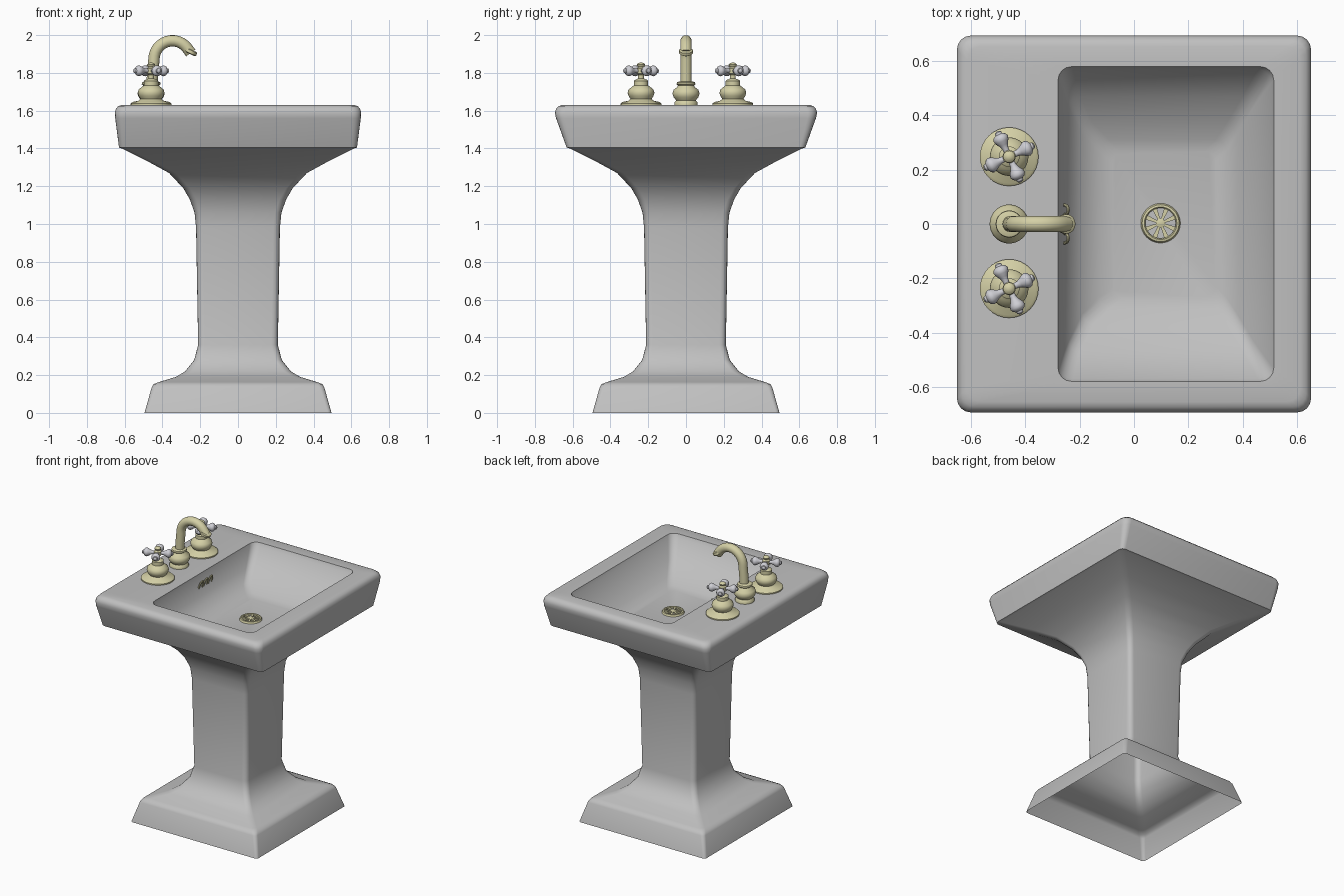
import bpy, bmesh
from math import pi, sin, cos, radians
from mathutils import Vector, Matrix

if "Cube" in bpy.data.objects:
    bpy.data.objects.remove(bpy.data.objects["Cube"])


def material(name, color):
    m = bpy.data.materials.new(name)
    m.use_nodes = True
    m.diffuse_color = (*color, 1)
    m.node_tree.nodes["Principled BSDF"].inputs["Base Color"].default_value = (*color, 1)
    return m


CERAMIC = material("grey ceramic", (0.53, 0.53, 0.53))
BRASS = material("pale brass", (0.66, 0.63, 0.38))
PORCELAIN = material("white porcelain", (0.62, 0.62, 0.66))


def loft(name, rings, mat, cap_start=True, cap_end=True, closed=False, angle=40):
    """Skin a list of equally long point rings."""
    bm = bmesh.new()
    loops = [[bm.verts.new(p) for p in ring] for ring in rings]
    pairs = list(zip(loops, loops[1:]))
    if closed:
        pairs.append((loops[-1], loops[0]))
    for a, b in pairs:
        for i in range(len(a)):
            j = (i + 1) % len(a)
            bm.faces.new((a[i], a[j], b[j], b[i]))
    if cap_start and not closed:
        bm.faces.new(loops[0][::-1])
    if cap_end and not closed:
        bm.faces.new(loops[-1])
    mesh = bpy.data.meshes.new(name)
    bm.to_mesh(mesh)
    bm.free()
    mesh.materials.append(mat)
    ob = bpy.data.objects.new(name, mesh)
    bpy.context.collection.objects.link(ob)
    bpy.ops.object.select_all(action='DESELECT')
    ob.select_set(True)
    bpy.context.view_layer.objects.active = ob
    bpy.ops.object.shade_smooth_by_angle(angle=radians(angle))
    return ob


def rounded_rect(z, x0, x1, hy, r, seg=4):
    corners = ((x1 - r, hy - r), (x0 + r, hy - r), (x0 + r, r - hy), (x1 - r, r - hy))
    return [(cx + r * cos(a), cy + r * sin(a), z)
            for q, (cx, cy) in enumerate(corners)
            for a in [(q + s / seg) * pi / 2 for s in range(seg + 1)]]


def lathe(name, profile, mat, matrix, seg=32, closed=False):
    """Turn (radius, height) pairs about the local z axis."""
    rings = [[matrix @ Vector((r * cos(2 * pi * i / seg), r * sin(2 * pi * i / seg), h))
              for i in range(seg)] for r, h in profile]
    return loft(name, rings, mat, closed=closed)


def tube(name, path, radius, mat, closed=False, seg=16):
    """Round tube along a path of points."""
    pts = [Vector(p) for p in path]
    n = len(pts)
    side = (pts[n // 3] - pts[0]).cross(pts[2 * n // 3] - pts[0]).normalized()
    rings = []
    for i, p in enumerate(pts):
        nxt = pts[(i + 1) % n] if closed else pts[min(i + 1, n - 1)]
        prv = pts[i - 1] if closed else pts[max(i - 1, 0)]
        up = (nxt - prv).normalized().cross(side)
        rings.append([p + radius * (cos(a) * side - sin(a) * up)
                      for a in [2 * pi * k / seg for k in range(seg)]])
    return loft(name, rings, mat, closed=closed)


# Pedestal, rim and bowl as one hollow shell: height, half x, half y, corner radius
outer = [(0, .495, .495, .02), (.135, .457, .457, .025), (.152, .447, .447, .03),
         (.163, .42, .42, .03), (.19, .33, .33, .035), (.22, .28, .28, .035),
         (.28, .232, .232, .035), (.36, .211, .211, .035), (.98, .222, .222, .035),
         (1.06, .23, .23, .035), (1.13, .255, .255, .035), (1.19, .29, .29, .035),
         (1.27, .365, .365, .035), (1.33, .475, .475, .035), (1.4, .615, .615, .03),
         (1.405, .63, .632, .03), (1.56, .65, .688, .045), (1.59, .652, .694, .05),
         (1.61, .646, .688, .05), (1.624, .634, .674, .05), (1.63, .612, .655, .05)]
# Bowl: height, low x, high x, half y, corner radius
bowl = [(1.63, -.28, .515, .58, .05), (1.605, -.275, .505, .57, .05),
        (1.5, -.24, .44, .47, .04), (1.44, -.19, .38, .37, .04),
        (1.41, -.13, .34, .31, .04), (1.398, -.08, .3, .27, .04)]
rings = [rounded_rect(z, -x, x, y, r) for z, x, y, r in outer]
rings += [rounded_rect(*b) for b in bowl]
loft("pedestal_basin", rings, CERAMIC, cap_start=False, angle=42)

# Spout base and curved spout
TAP_X, DECK = -.46, 1.63
lathe("spout_base", [(.062, 0), (.062, .012), (.052, .025), (.066, .042), (.072, .06),
                     (.066, .08), (.046, .095), (.042, .103), (.05, .11), (.048, .12),
                     (.032, .126)], BRASS, Matrix.Translation((TAP_X, 0, DECK)))
arc = [(-.347 + .098 * cos(a), 0, 1.872 + .098 * sin(a))
       for a in [radians(180 - 12 * i) for i in range(14)]]
tube("spout", [(-.455, 0, 1.74), (-.452, 0, 1.8), *arc[:-1], (-.25, 0, 1.905)], .03, BRASS)
nozzle = Matrix.Translation((-.252, 0, 1.912)) @ Matrix.Rotation(radians(25), 4, 'Y')
lathe("spout_collar", [(.03, -.012), (.036, -.008), (.036, .008), (.03, .012)], BRASS, nozzle)

# Two cross-handled taps
for side, y in (("left", .248), ("right", -.238)):
    place = Matrix.Translation((TAP_X, y, DECK))
    lathe(side + "_tap_base",
          [(.108, 0), (.108, .008), (.098, .016), (.068, .022), (.056, .032), (.066, .048),
           (.071, .064), (.066, .082), (.046, .098), (.038, .104), (.038, .128),
           (.03, .134), (.015, .14), (.015, .16), (.024, .168), (.024, .192), (.014, .2),
           (.02, .206), (.022, .214), (.014, .222), (.004, .225)], BRASS, place)
    for k in range(4):
        turn = (place @ Matrix.Translation((0, 0, .181))
                @ Matrix.Rotation(radians(25 + 90 * k), 4, 'Z') @ Matrix.Rotation(pi / 2, 4, 'Y'))
        lathe(f"{side}_handle_arm_{k + 1}",
              [(.011, .015), (.012, .035), (.017, .048), (.026, .062), (.029, .074),
               (.024, .084), (.014, .09), (.012, .098), (.004, .103)], PORCELAIN, turn, 16)

# Overflow: three upright oval rings on the bowl wall below the spout
for k in (-1, 0, 1):
    oval = [(-.259 + .013 * sin(a), k * .052 + .018 * cos(a), 1.558 + .04 * sin(a) * -1)
            for a in [2 * pi * i / 24 for i in range(24)]]
    oval = [(-.2595 - (1.558 - z) * .33 + .004, y, z) for _, y, z in oval]
    tube(f"overflow_ring_{k + 2}", oval, .006, BRASS, closed=True, seg=8)

# Drain grate: rim, hub and spokes
DRAIN = Matrix.Translation((.098, .003, 1.398))
lathe("drain_rim", [(.056, 0), (.056, .01), (.06, .014), (.068, .012), (.073, 0)],
      BRASS, DRAIN, closed=True)
lathe("drain_hub", [(.017, 0), (.017, .01), (.008, .013)], BRASS, DRAIN, 16)
for k in range(8):
    spin = DRAIN @ Matrix.Rotation(radians(22.5 + 45 * k), 4, 'Z')
    spoke = [[spin @ Vector((x, y, z)) for x, y in
              ((.01, -.004), (.06, -.009), (.06, .009), (.01, .004))] for z in (0, .01)]
    loft(f"drain_spoke_{k + 1}", spoke, BRASS)
